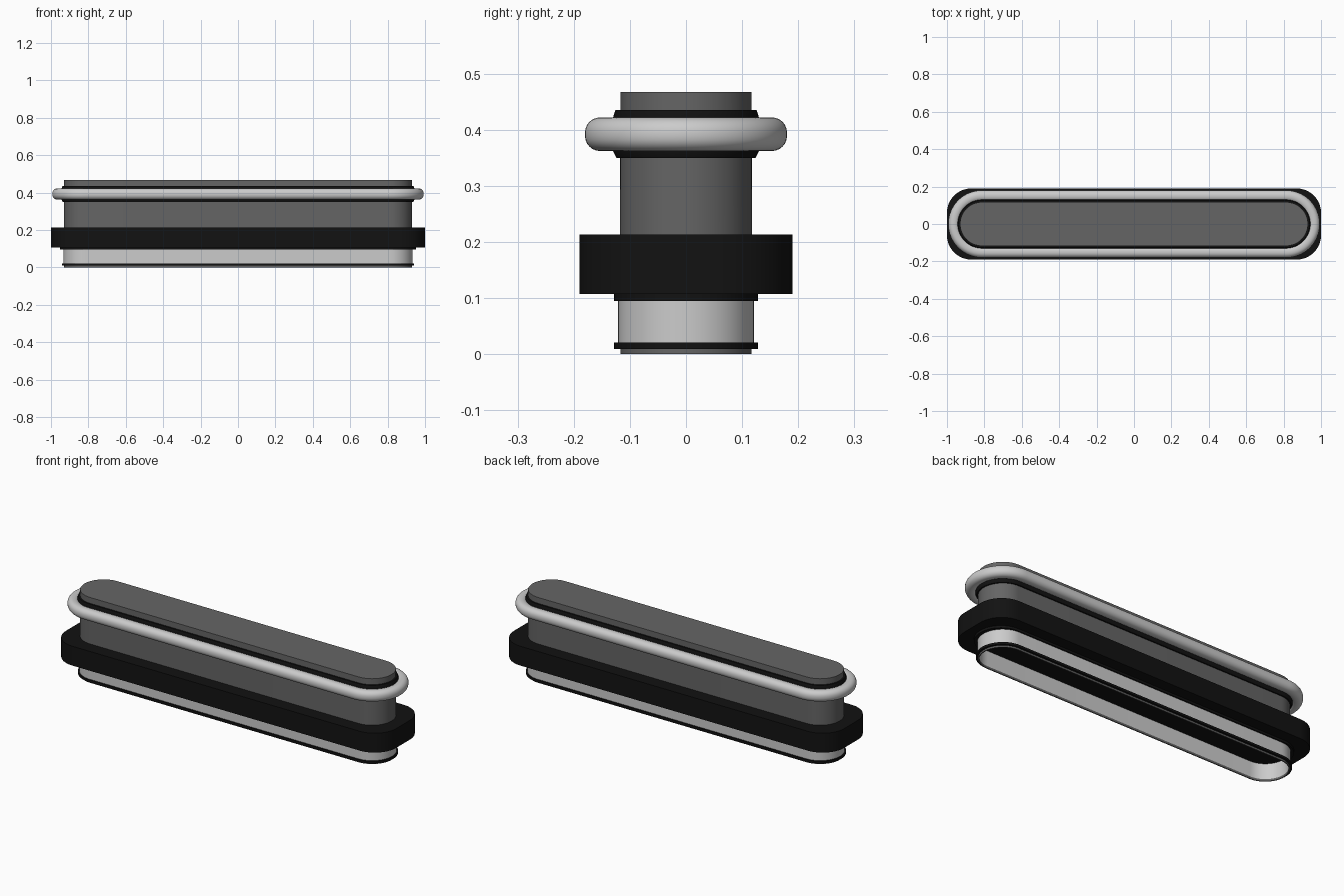
import bpy, bmesh, math

if "Cube" in bpy.data.objects:
    bpy.data.objects.remove(bpy.data.objects["Cube"])


def material(name, v):
    m = bpy.data.materials.new(name)
    m.diffuse_color = (v, v, v, 1)
    m.use_nodes = True
    m.node_tree.nodes["Principled BSDF"].inputs["Base Color"].default_value = m.diffuse_color
    return m


BLACK = material("black_rubber", 0.006)
DARK = material("dark_grey", 0.13)
A = 0.813  # half distance between the end-arc centres


def outline(d, cx, cy, steps=16):
    """Rounded outline: corner centres at (cx, cy), corner radius d."""
    pts = []
    for q, (sx, sy) in enumerate([(1, 1), (-1, 1), (-1, -1), (1, -1)]):
        for i in range(steps + 1):
            a = math.pi / 2 * (q + i / steps)
            pts.append((sx * cx + d * math.cos(a), sy * cy + d * math.sin(a)))
    return pts


def sweep(name, profile, cx=A, cy=0.0, mat=None, closed=False):
    """Loft (offset, z) profile points round the outline; cap or close it."""
    bm = bmesh.new()
    rings = [[bm.verts.new((x, y, z)) for x, y in outline(d, cx, cy)]
             for d, z in profile]
    n = len(rings[0])
    pairs = list(zip(rings, rings[1:]))
    if closed:
        pairs.append((rings[-1], rings[0]))
    else:
        bm.faces.new(rings[0][::-1])
        bm.faces.new(rings[-1])
    for lo, hi in pairs:
        for i in range(n):
            j = (i + 1) % n
            bm.faces.new((lo[i], lo[j], hi[j], hi[i]))
    bmesh.ops.remove_doubles(bm, verts=bm.verts, dist=1e-5)
    bmesh.ops.recalc_face_normals(bm, faces=bm.faces)
    me = bpy.data.meshes.new(name)
    bm.to_mesh(me)
    bm.free()
    ob = bpy.data.objects.new(name, me)
    bpy.context.collection.objects.link(ob)
    if mat:
        me.materials.append(mat)
    bpy.ops.object.select_all(action='DESELECT')
    ob.select_set(True)
    bpy.context.view_layer.objects.active = ob
    bpy.ops.object.shade_smooth_by_angle(angle=math.radians(35))
    return ob


def band(name, inner, outer, z0, z1, **kw):
    return sweep(name, [(outer, z0), (outer, z1), (inner, z1), (inner, z0)],
                 closed=True, **kw)


# Main dark body with flat top
sweep("body", [(0.118, 0.15), (0.117, 0.467)], mat=DARK)

# Black collar that seats the bumper ring
sweep("ring_collar", [(0.124, 0.350), (0.130, 0.362), (0.130, 0.422),
                      (0.126, 0.435), (0.115, 0.435), (0.115, 0.350)],
      mat=BLACK, closed=True)

# Light bumper ring with rounded section
profile = []
for sx, sz, start in [(1, -1, -90), (1, 1, 0), (-1, 1, 90), (-1, -1, 180)]:
    for i in range(7):
        a = math.radians(start + 15 * i)
        profile.append((0.150 + sx * 0.003 + 0.027 * math.cos(a),
                        0.392 + sz * 0.003 + 0.027 * math.sin(a)))
sweep("bumper_ring", profile, closed=True)

# Wide black block with rounded corners, and the step beneath it
sweep("middle_block", [(0.13, 0.107), (0.13, 0.213)], cx=0.87, cy=0.06, mat=BLACK)
sweep("block_step", [(0.128, 0.095), (0.128, 0.110)], cx=0.824, mat=BLACK)

# Hollow lower skirt, its black trim and the dark bottom lip
band("lower_skirt", 0.112, 0.121, 0.010, 0.097)
band("skirt_trim", 0.113, 0.128, 0.009, 0.021, mat=BLACK)
band("bottom_lip", 0.1115, 0.117, 0.0, 0.011, mat=DARK)
